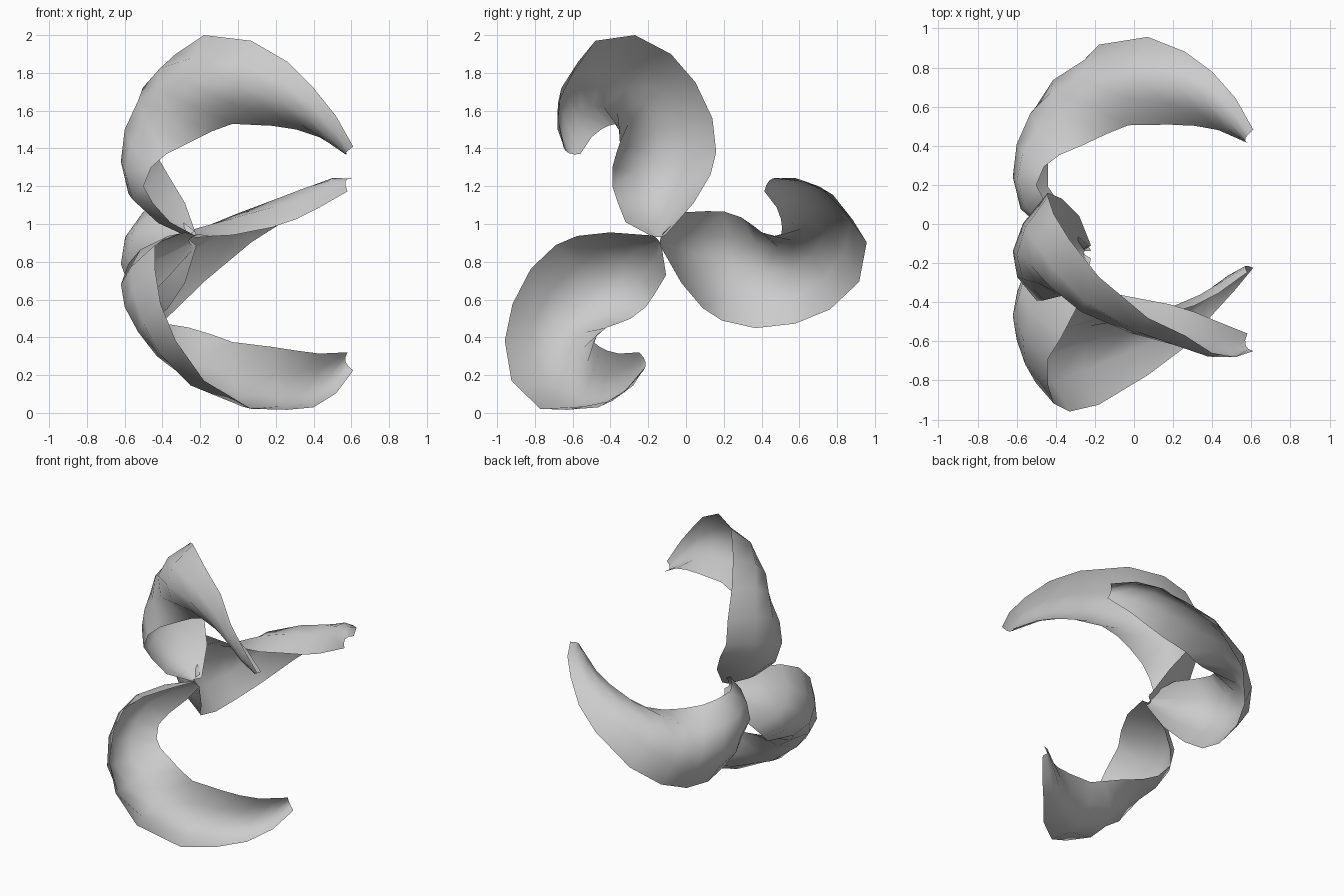
import bpy, math
from mathutils import Vector, Matrix

cube = bpy.data.objects.get("Cube")
if cube:
    bpy.data.objects.remove(cube, do_unlink=True)

# Single light grey material
grey = bpy.data.materials.new("light_grey")
grey.use_nodes = True
color = (0.6, 0.6, 0.6, 1)
grey.diffuse_color = color
grey.node_tree.nodes["Principled BSDF"].inputs["Base Color"].default_value = color

# Blade stations from hub to tip: outer edge, middle of the hollow, inner edge
STATIONS = [
    ((-.22, -.11, .94), (-.26, -.15, .93), (-.23, -.19, .94)),
    ((-.28, .04, 1.11), (-.43, -.13, 1.02), (-.36, -.32, 1.01)),
    ((-.37, .13, 1.26), (-.58, -.13, 1.16), (-.45, -.36, 1.11)),
    ((-.44, .16, 1.38), (-.62, -.14, 1.33), (-.5, -.39, 1.2)),
    ((-.44, .14, 1.56), (-.6, -.16, 1.5), (-.46, -.39, 1.3)),
    ((-.41, .05, 1.75), (-.53, -.21, 1.65), (-.38, -.37, 1.37)),
    ((-.33, -.08, 1.9), (-.43, -.32, 1.72), (-.26, -.35, 1.43)),
    ((-.18, -.27, 2.0), (-.27, -.45, 1.75), (-.14, -.35, 1.49)),
    ((.07, -.48, 1.97), (-.01, -.56, 1.74), (-.03, -.37, 1.53)),
    ((.26, -.57, 1.86), (.21, -.62, 1.66), (.18, -.41, 1.52)),
    ((.4, -.66, 1.72), (.36, -.65, 1.57), (.31, -.45, 1.5)),
    ((.52, -.68, 1.57), (.48, -.65, 1.46), (.43, -.5, 1.46)),
    ((.61, -.65, 1.41), (.57, -.62, 1.375), (.58, -.56, 1.37)),
]
ACROSS = 4
AXIS = Vector((0, -.143, .923))


def arc_point(a, b, c, t):
    """Point on the parabola through a, b and c."""
    a, b, c = Vector(a), Vector(b), Vector(c)
    return a * (1 - t) * (1 - 2 * t) + b * 4 * t * (1 - t) + c * t * (2 * t - 1)


def make_blade(name, degrees):
    turn = (Matrix.Translation(AXIS) @ Matrix.Rotation(math.radians(degrees), 4, 'X')
            @ Matrix.Translation(-AXIS))
    verts = [turn @ arc_point(*s, i / ACROSS)
             for s in STATIONS for i in range(ACROSS + 1)]
    n = ACROSS + 1
    faces = [(r * n + i, r * n + i + 1, (r + 1) * n + i + 1, (r + 1) * n + i)
             for r in range(len(STATIONS) - 1) for i in range(ACROSS)]
    mesh = bpy.data.meshes.new(name)
    mesh.from_pydata(verts, [], faces)
    mesh.materials.append(grey)
    mesh.shade_smooth()
    obj = bpy.data.objects.new(name, mesh)
    bpy.context.collection.objects.link(obj)


# Three identical blades spread unevenly around the hub axis
for name, degrees in (("upper_blade", 0), ("front_blade", 127.2), ("rear_blade", -108.9)):
    make_blade(name, degrees)
